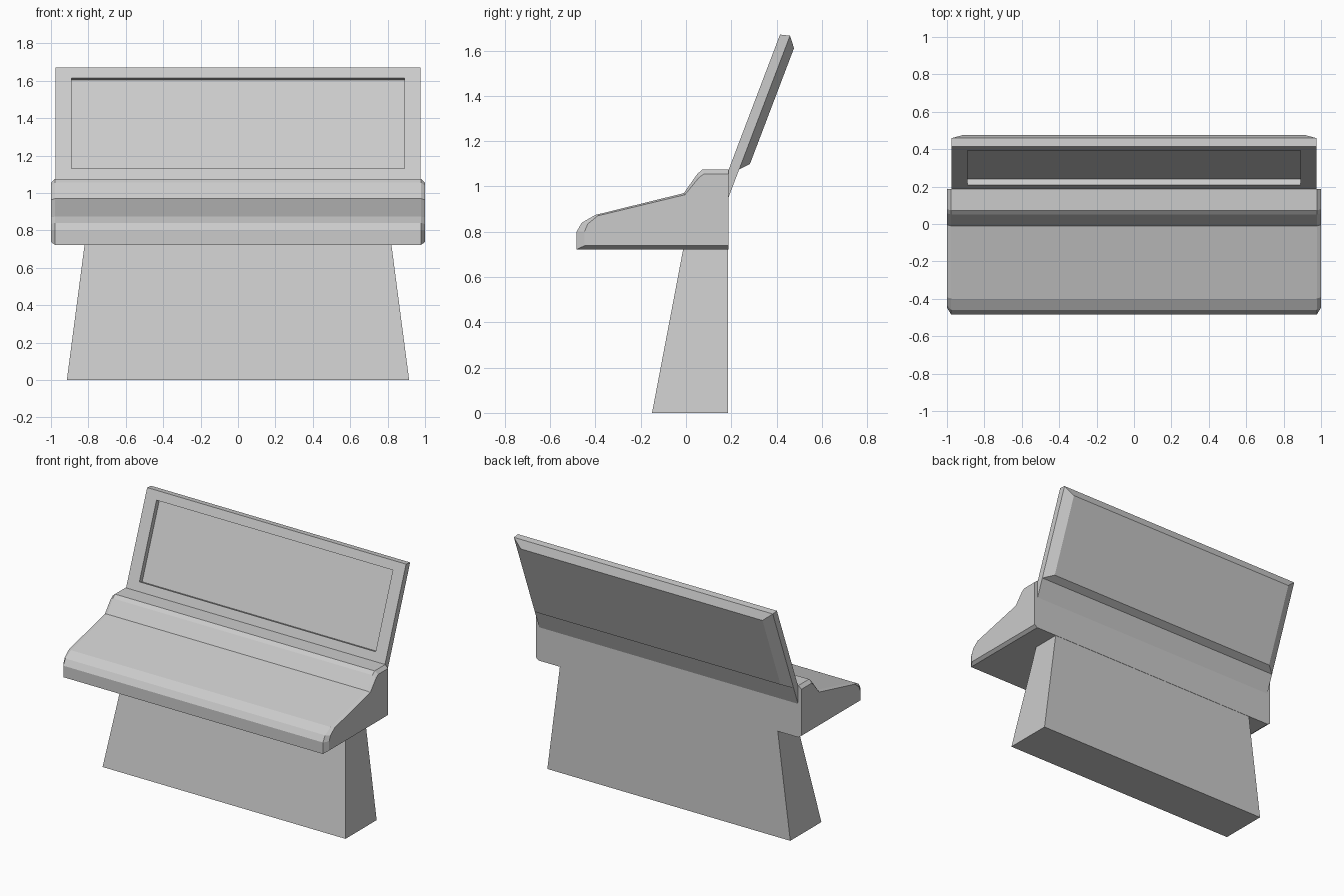
import bpy, bmesh
from mathutils import Vector

if "Cube" in bpy.data.objects:
    bpy.data.objects.remove(bpy.data.objects["Cube"])


def loft(name, rings):
    """Skin a list of matching closed rings and cap both ends."""
    bm = bmesh.new()
    loops = [[bm.verts.new(p) for p in ring] for ring in rings]
    n = len(loops[0])
    for a, b in zip(loops, loops[1:]):
        for i in range(n):
            j = (i + 1) % n
            bm.faces.new((a[i], a[j], b[j], b[i]))
    bm.faces.new(loops[0])
    bm.faces.new(loops[-1])
    bmesh.ops.remove_doubles(bm, verts=bm.verts, dist=1e-5)
    bmesh.ops.dissolve_degenerate(bm, edges=bm.edges, dist=1e-5)
    bmesh.ops.recalc_face_normals(bm, faces=bm.faces)
    mesh = bpy.data.meshes.new(name)
    bm.to_mesh(mesh)
    bm.free()
    obj = bpy.data.objects.new(name, mesh)
    bpy.context.collection.objects.link(obj)
    return obj


# Tapered pedestal with a vertical back
def slab(hx, y0, y1, z):
    return [(-hx, y0, z), (hx, y0, z), (hx, y1, z), (-hx, y1, z)]


loft("pedestal", [slab(0.915, -0.15, 0.185, 0), slab(0.82, -0.012, 0.185, 0.725)])

# Console body: side profile with smaller end profiles forming the chamfers
outer = [(-0.483, 0.722), (-0.483, 0.80), (-0.46, 0.84), (-0.40, 0.874),
         (-0.01, 0.97), (0.05, 1.055), (0.073, 1.075), (0.187, 1.075), (0.187, 0.722)]
inner = [(-0.448, 0.738), (-0.448, 0.80), (-0.434, 0.834), (-0.39, 0.87),
         (-0.005, 0.963), (0.058, 1.04), (0.08, 1.055), (0.187, 1.055), (0.187, 0.738)]
sections = [(-1, inner), (-0.978, outer), (0.978, outer), (1, inner)]
loft("console_body", [[(x, y, z) for y, z in prof] for x, prof in sections])

# Leaning display: recessed screen, frame and tapered rear housing
base = Vector((0, 0.145, 0.96))
up = Vector((0, 0.27, 0.71)).normalized()
back = Vector((0, up.z, -up.y))


def panel(hx, s0, s1, depth):
    return [base + Vector((x, 0, 0)) + up * s + back * depth
            for x, s in ((-hx, s0), (hx, s0), (hx, s1), (-hx, s1))]


loft("display_panel", [
    panel(0.89, 0.182, 0.701, 0.033),    # screen floor
    panel(0.89, 0.182, 0.701, 0),        # recess rim
    panel(0.975, 0, 0.76, 0),            # frame front
    panel(0.975, 0, 0.771, 0.043),       # frame back
    panel(0.975, 0.139, 0.771, 0.043),   # housing base
    panel(0.91, 0.179, 0.726, 0.079),    # housing back
])
